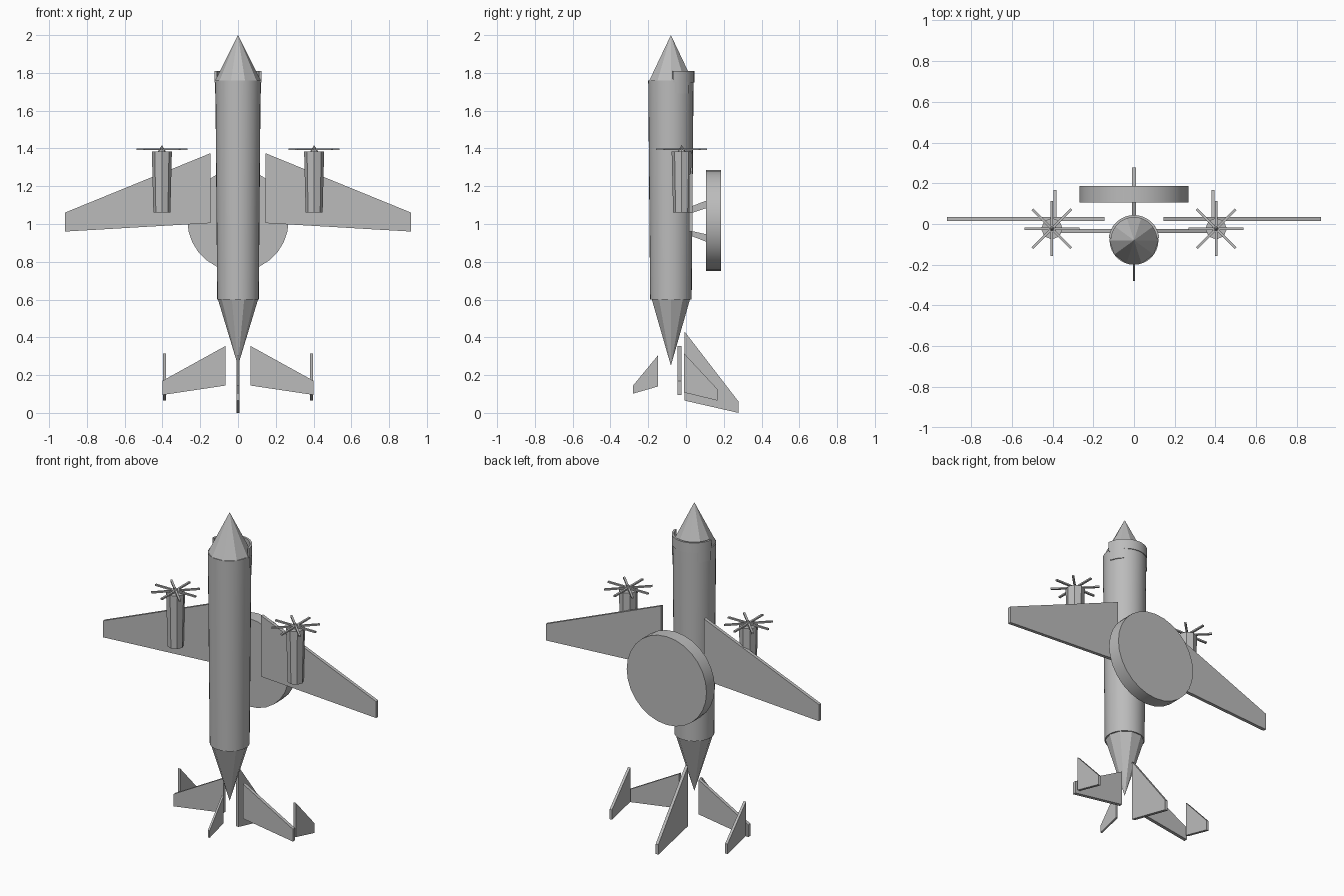
import bpy, bmesh, math
from mathutils import Matrix, Vector

cube = bpy.data.objects.get("Cube")
if cube:
    bpy.data.objects.remove(cube, do_unlink=True)

GREY = (0.5, 0.5, 0.5, 1)
paint = bpy.data.materials.new("grey paint")
paint.use_nodes = True
paint.diffuse_color = GREY
paint.node_tree.nodes["Principled BSDF"].inputs["Base Color"].default_value = GREY


def add_object(name, bm, smooth=False):
    bmesh.ops.recalc_face_normals(bm, faces=bm.faces)
    mesh = bpy.data.meshes.new(name)
    bm.to_mesh(mesh)
    bm.free()
    mesh.materials.append(paint)
    obj = bpy.data.objects.new(name, mesh)
    bpy.context.collection.objects.link(obj)
    if smooth:
        bpy.ops.object.select_all(action='DESELECT')
        bpy.context.view_layer.objects.active = obj
        obj.select_set(True)
        bpy.ops.object.shade_smooth_by_angle(angle=math.radians(35))
    return obj


def cone(name, x, y, z0, z1, r0, r1, sides, smooth=False):
    """Upright cone or cylinder with a corner facing along y."""
    bm = bmesh.new()
    place = Matrix.Translation((x, y, (z0 + z1) / 2)) @ Matrix.Rotation(math.pi / 2, 4, 'Z')
    bmesh.ops.create_cone(bm, cap_ends=True, segments=sides, radius1=r0,
                          radius2=r1, depth=z1 - z0, matrix=place)
    return add_object(name, bm, smooth)


def plate(name, outline, axis, low, high):
    """Extrude an outline in (x, z) along y, or in (y, z) along x."""
    bm = bmesh.new()
    place = (lambda a, b, d: (a, d, b)) if axis == 'Y' else (lambda a, b, d: (d, a, b))
    face = bm.faces.new([bm.verts.new(place(a, b, low)) for a, b in outline])
    grown = bmesh.ops.extrude_face_region(bm, geom=[face])
    shift = Vector(place(0, 0, high - low))
    bmesh.ops.translate(bm, vec=shift,
                        verts=[v for v in grown["geom"] if isinstance(v, bmesh.types.BMVert)])
    return add_object(name, bm)


# Fuselage with pointed nose and tail
BODY_Y = -0.08
cone("fuselage", 0, BODY_Y, 0.6, 1.76, 0.11, 0.12, 32, True)
cone("nose_cone", 0, BODY_Y, 1.76, 2.0, 0.12, 0, 10)
cone("tail_cone", 0, BODY_Y, 0.25, 0.6, 0, 0.106, 10)


# Cockpit band wrapped round the back of the nose, deeper at its sides
def band(name, start, end, z0, z1, steps):
    bm = bmesh.new()
    rings = []
    for i in range(steps + 1):
        a = math.radians(start + (end - start) * i / steps)
        rings.append([bm.verts.new((r * math.cos(a), BODY_Y + r * math.sin(a), z))
                      for r, z in ((0.112, z0), (0.124, z0), (0.124, z1), (0.112, z1))])
    for p, q in zip(rings, rings[1:]):
        for k in range(4):
            bm.faces.new((p[k], p[k - 1], q[k - 1], q[k]))
    bm.faces.new(rings[0])
    bm.faces.new(rings[-1])
    add_object(name, bm, True)


band("cockpit_band", 5, 175, 1.75, 1.81, 16)
band("left_cockpit_panel", 10, 48, 1.69, 1.752, 5)
band("right_cockpit_panel", 132, 170, 1.69, 1.752, 5)

# Radar disc and its two struts
bm = bmesh.new()
bmesh.ops.create_cone(bm, cap_ends=True, segments=28, radius1=0.268, radius2=0.268, depth=0.08,
                      matrix=Matrix.Translation((0, 0.146, 1.018)) @ Matrix.Rotation(math.pi / 2, 4, 'X'))
add_object("radar_disc", bm, True)
plate("upper_strut", [(0.02, 1.055), (0.11, 1.085), (0.11, 1.125), (0.02, 1.09)], 'X', -0.009, 0.009)
plate("lower_strut", [(0.02, 0.965), (0.11, 0.945), (0.11, 0.905), (0.02, 0.94)], 'X', -0.009, 0.009)

# Central fins
plate("upper_fin", [(-0.007, 0.43), (0.278, 0.06), (0.278, 0), (-0.007, 0.065)], 'X', -0.009, 0.009)
plate("lower_fin", [(-0.148, 0.305), (-0.28, 0.145), (-0.28, 0.102), (-0.148, 0.14)], 'X', -0.006, 0.006)

for side, s in (("left", 1), ("right", -1)):
    # Wing, tailplane and end fin
    wing = [(0.145, 1.375), (0.917, 1.06), (0.917, 0.96), (0.145, 1.005)]
    plate(side + "_wing", [(s * x, z) for x, z in wing], 'Y', 0.015, 0.035)
    tail = [(0.065, 0.355), (0.4, 0.17), (0.4, 0.095), (0.065, 0.145)]
    plate(side + "_tailplane", [(s * x, z) for x, z in tail], 'Y', -0.045, -0.025)
    plate(side + "_end_fin", [(-0.01, 0.315), (0.167, 0.125), (0.167, 0.065), (-0.01, 0.108)],
          'X', s * 0.38, s * 0.396)

    # Engine, spinner and eight propeller blades
    x, y = s * 0.403, -0.023
    cone(side + "_engine", x, y, 1.06, 1.385, 0.045, 0.053, 8)
    cone(side + "_spinner", x, y, 1.385, 1.418, 0.02, 0, 8)
    bm = bmesh.new()
    for i in range(8):
        bmesh.ops.create_cube(bm, size=1, matrix=Matrix.Translation((x, y, 1.395))
                              @ Matrix.Rotation(i * math.pi / 4, 4, 'Z')
                              @ Matrix.Translation((0.0675, 0, 0))
                              @ Matrix.Diagonal((0.135, 0.012, 0.009, 1)))
    add_object(side + "_propeller", bm)
